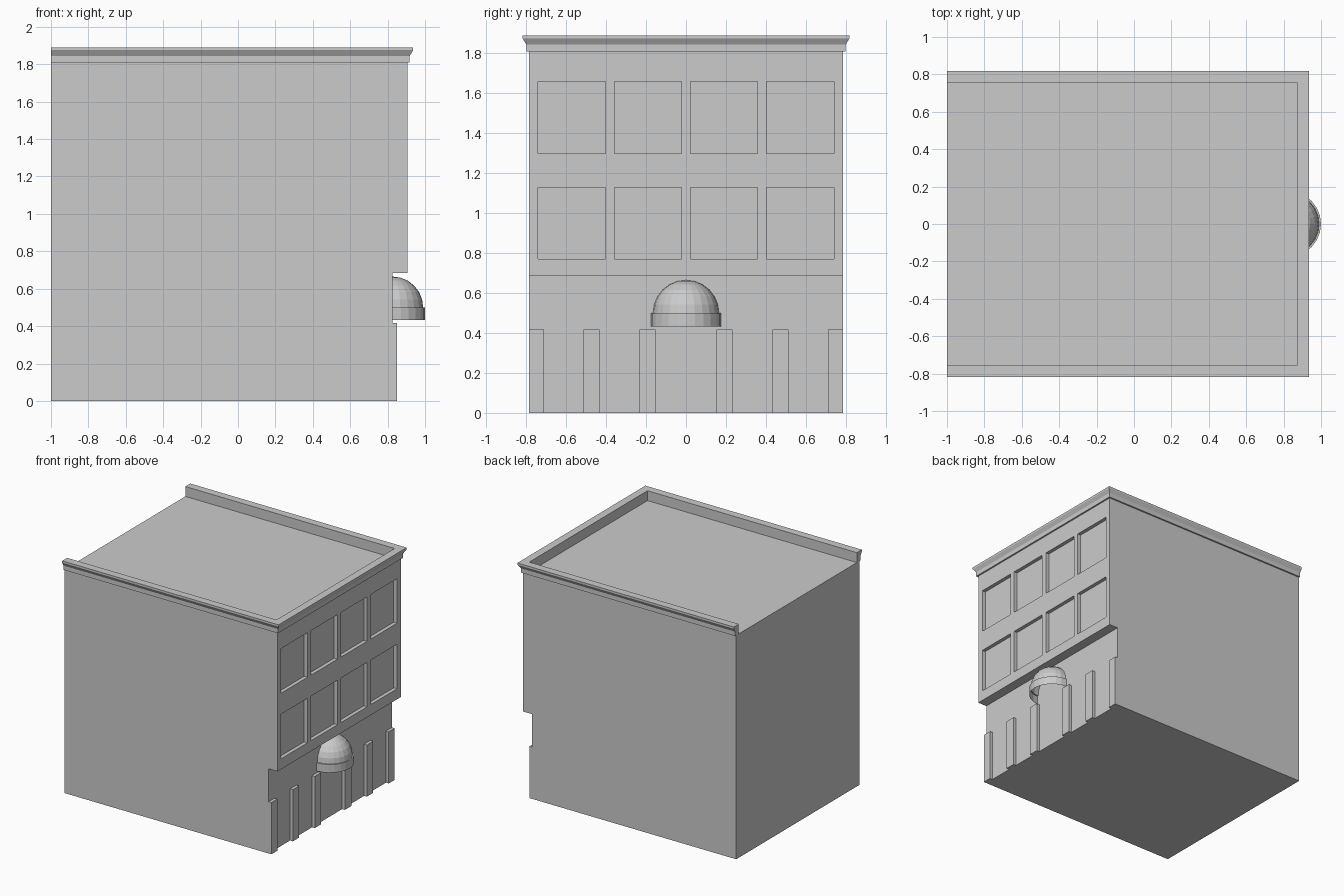
import bpy, bmesh, math
from mathutils import Vector

if "Cube" in bpy.data.objects:
    bpy.data.objects.remove(bpy.data.objects["Cube"])

HALF = 0.787    # half width of the building
WALL = 0.825    # ground floor wall plane
PIER = 0.85     # pier front plane
FACADE = 0.905  # upper facade plane
ROOF = 1.81


def finish(name, bm):
    bmesh.ops.recalc_face_normals(bm, faces=bm.faces[:])
    me = bpy.data.meshes.new(name)
    bm.to_mesh(me)
    bm.free()
    ob = bpy.data.objects.new(name, me)
    bpy.context.collection.objects.link(ob)
    return ob


def add_box(bm, lo, hi):
    lo, hi = Vector(lo), Vector(hi)
    verts = bmesh.ops.create_cube(bm, size=1)['verts']
    bmesh.ops.scale(bm, vec=hi - lo, verts=verts)
    bmesh.ops.translate(bm, vec=(lo + hi) / 2, verts=verts)


# Main block: side profile with recessed ground floor, extruded across the width
bm = bmesh.new()
profile = [(-1, 0), (WALL, 0), (WALL, 0.685), (FACADE, 0.685), (FACADE, ROOF), (-1, ROOF)]
face = bm.faces.new([bm.verts.new((x, -HALF, z)) for x, z in profile])
ext = bmesh.ops.extrude_face_region(bm, geom=[face])['geom']
bmesh.ops.translate(bm, vec=(0, 2 * HALF, 0),
                    verts=[g for g in ext if isinstance(g, bmesh.types.BMVert)])
building = finish("building_body", bm)

# Window recesses: two rows of four
bm = bmesh.new()
for y in (-0.572, -0.19, 0.19, 0.572):
    for z0, z1 in ((0.77, 1.13), (1.30, 1.66)):
        add_box(bm, (FACADE - 0.03, y - 0.168, z0), (FACADE + 0.1, y + 0.168, z1))
cutter = finish("window_cutter", bm)
cutter.hide_render = True
mod = building.modifiers.new("windows", 'BOOLEAN')
mod.operation = 'DIFFERENCE'
mod.solver = 'EXACT'
mod.object = cutter
bpy.context.view_layer.objects.active = building
bpy.ops.object.modifier_apply(modifier=mod.name)
bpy.data.objects.remove(cutter)

# Shopfront piers, mirrored about the middle
bm = bmesh.new()
for y0, y1 in ((0.152, 0.233), (0.432, 0.513), (0.712, HALF)):
    for s in (-1, 1):
        a, b = sorted((s * y0, s * y1))
        add_box(bm, (WALL - 0.01, a, 0), (PIER, b, 0.418))
finish("shopfront_piers", bm)

# Cornice and parapet: moulded profile mitred round three sides, open at the back
bm = bmesh.new()
section = [(-0.032, ROOF), (0.013, ROOF), (0.013, 1.845), (0.031, 1.875),
           (0.031, 1.89), (-0.032, 1.89)]
rings = []
for end, s in ((0, -1), (1, -1), (1, 1), (0, 1)):
    rings.append([bm.verts.new((FACADE + o if end else -1, s * (HALF + o), z))
                  for o, z in section])
n = len(section)
for r0, r1 in zip(rings, rings[1:]):
    for i in range(n):
        j = (i + 1) % n
        bm.faces.new((r0[i], r0[j], r1[j], r1[i]))
bm.faces.new(rings[0])
bm.faces.new(rings[-1])
finish("cornice", bm)

# Door awning: half dome with a short valance, open underneath
bm = bmesh.new()
pts = [(0.175, 0.433), (0.175, 0.50)]
for k in range(7):
    a = math.radians(15 * k)
    pts.append((0.165 * math.cos(a), 0.50 + 0.165 * math.sin(a)))
vs = [bm.verts.new((WALL, -r, z)) for r, z in pts]
edges = [bm.edges.new(p) for p in zip(vs, vs[1:])]
bmesh.ops.spin(bm, geom=vs + edges, cent=(WALL, 0, 0), axis=(0, 0, 1),
               angle=math.pi, steps=12)
bmesh.ops.remove_doubles(bm, verts=bm.verts[:], dist=1e-4)
awning = finish("door_awning", bm)
# Make sure the shell faces outwards
if sum(p.normal.dot(p.center - Vector((WALL, 0, 0.5))) for p in awning.data.polygons) < 0:
    awning.data.flip_normals()
